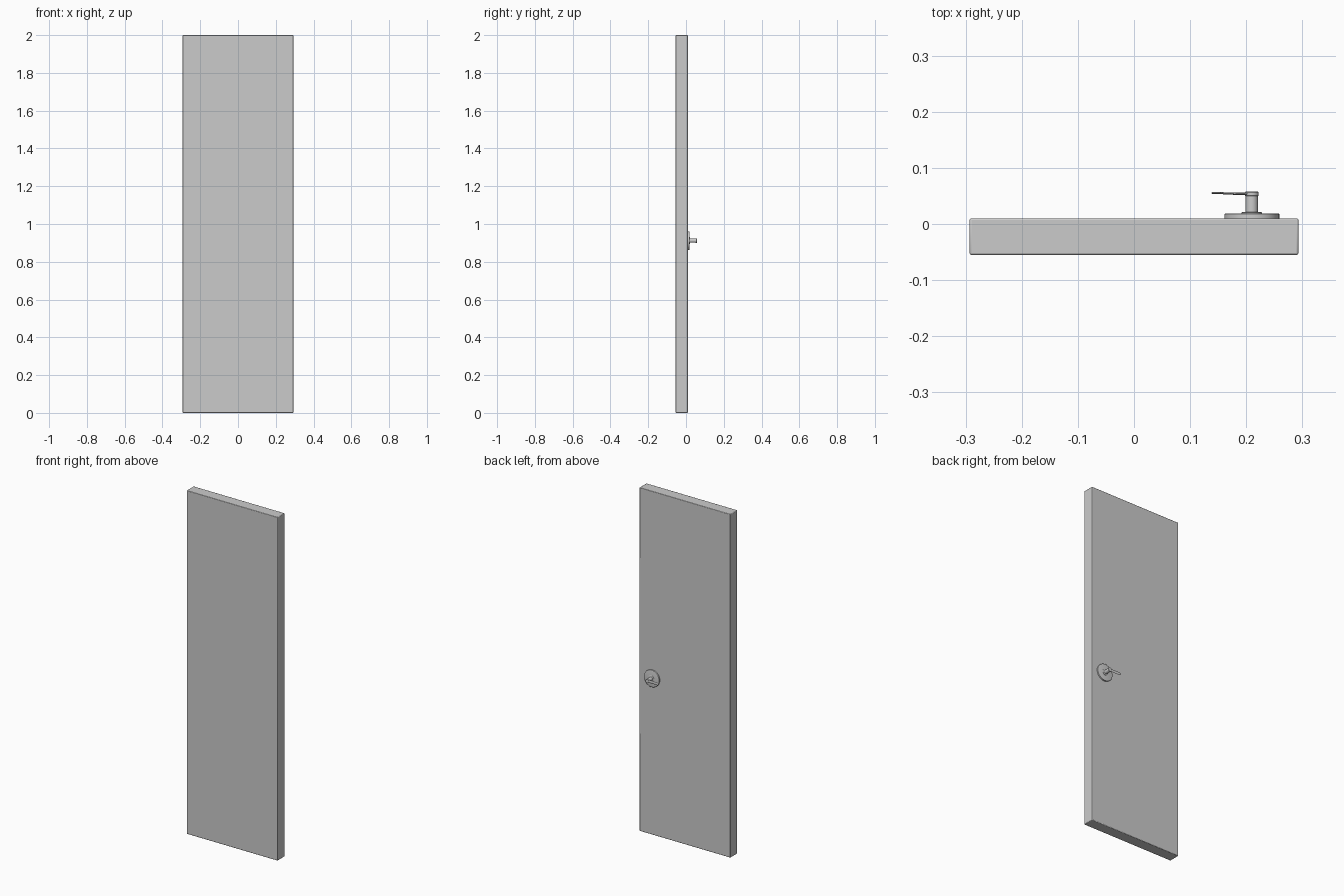
import bpy, bmesh, math
from mathutils import Vector

if "Cube" in bpy.data.objects:
    bpy.data.objects.remove(bpy.data.objects["Cube"])

HX, HZ = 0.21, 0.912  # handle axis


def finish(name, bm, bevel=0.0, segments=2):
    bmesh.ops.recalc_face_normals(bm, faces=bm.faces)
    me = bpy.data.meshes.new(name)
    bm.to_mesh(me)
    bm.free()
    ob = bpy.data.objects.new(name, me)
    bpy.context.collection.objects.link(ob)
    if bevel:
        mod = ob.modifiers.new("edge_round", 'BEVEL')
        mod.width, mod.segments = bevel, segments
        mod.limit_method = 'ANGLE'
    bpy.ops.object.select_all(action='DESELECT')
    ob.select_set(True)
    bpy.context.view_layer.objects.active = ob
    bpy.ops.object.shade_smooth_by_angle(angle=math.radians(35))
    return ob


def loft(name, rings):
    """Skin a closed solid through equal-length rings of points."""
    bm = bmesh.new()
    vs = [[bm.verts.new(p) for p in ring] for ring in rings]
    n = len(vs[0])
    for a, b in zip(vs, vs[1:]):
        for i in range(n):
            j = (i + 1) % n
            bm.faces.new((a[i], a[j], b[j], b[i]))
    bm.faces.new(vs[0])
    bm.faces.new(vs[-1])
    return finish(name, bm)


def turned(name, profile, n=48):
    """Turn a (radius, y) profile about the handle axis."""
    return loft(name, [[(HX + r * math.cos(2 * math.pi * i / n), y,
                         HZ + r * math.sin(2 * math.pi * i / n))
                        for i in range(n)] for r, y in profile])


# Door slab with softened edges
bm = bmesh.new()
bmesh.ops.create_cube(bm, size=1)
for v in bm.verts:
    v.co = Vector((v.co.x * 0.586, v.co.y * 0.065 - 0.0225, v.co.z * 2 + 1))
finish("door_slab", bm, 0.003)

# Round backplate, raised collar and spindle
turned("backplate", [(0.049, 0.008), (0.049, 0.0175), (0.048, 0.0185), (0.046, 0.019)])
turned("collar", [(0.018, 0.018), (0.018, 0.0205), (0.0165, 0.0215)])
turned("spindle", [(0.011, 0.019), (0.011, 0.053)])
turned("lever_hub", [(0.011, 0.0495), (0.012, 0.0505), (0.012, 0.0565), (0.011, 0.0575)])

# Flat tapering lever: (x, half height, y centre, half thickness)
sections = [(0.212, 0.010, 0.0535, 0.0025), (0.195, 0.0085, 0.0535, 0.0022),
            (0.175, 0.008, 0.0540, 0.0018), (0.155, 0.008, 0.0550, 0.0018),
            (0.144, 0.0075, 0.0553, 0.0018), (0.140, 0.0055, 0.0553, 0.0016),
            (0.138, 0.002, 0.0553, 0.0010)]
loft("lever", [[(x, yc + t * math.sin(2 * math.pi * i / 16),
                 HZ + h * math.cos(2 * math.pi * i / 16)) for i in range(16)]
               for x, h, yc, t in sections])
